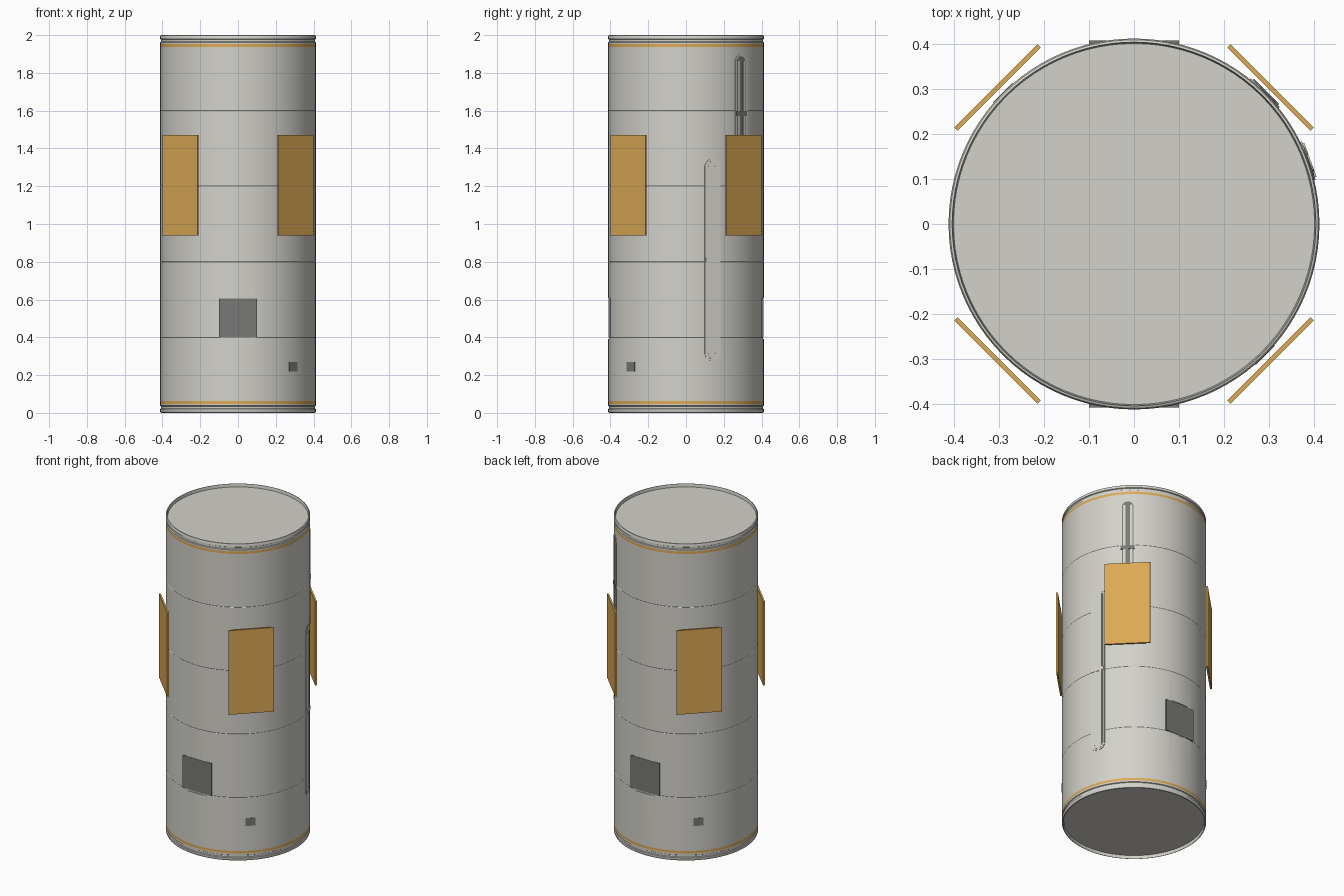
import bpy, bmesh, math
from mathutils import Matrix

if "Cube" in bpy.data.objects:
    bpy.data.objects.remove(bpy.data.objects["Cube"], do_unlink=True)

R = 0.413          # hull radius
TOP = 2.0


def material(name, color):
    m = bpy.data.materials.new(name)
    m.use_nodes = True
    rgba = (*color, 1.0)
    m.diffuse_color = rgba
    m.node_tree.nodes["Principled BSDF"].inputs["Base Color"].default_value = rgba
    return m


LIGHT = material("light_grey", (0.65, 0.64, 0.59))
GOLD = material("gold", (0.72, 0.40, 0.09))
DARK = material("dark_grey", (0.19, 0.19, 0.18))


def finish(name, bm, *mats):
    bmesh.ops.recalc_face_normals(bm, faces=bm.faces)
    mesh = bpy.data.meshes.new(name)
    bm.to_mesh(mesh)
    bm.free()
    for m in mats:
        mesh.materials.append(m)
    ob = bpy.data.objects.new(name, mesh)
    bpy.context.collection.objects.link(ob)
    return ob


def activate(ob):
    bpy.ops.object.select_all(action='DESELECT')
    ob.select_set(True)
    bpy.context.view_layer.objects.active = ob


def radial(angle, radius, z):
    """Local x points outward, local y runs around the hull."""
    return (Matrix.Rotation(math.radians(angle), 4, 'Z')
            @ Matrix.Translation((radius, 0, z)))


def box(name, angle, outer, depth, width, z0, z1, mat):
    bm = bmesh.new()
    bmesh.ops.create_cube(bm, size=1)
    bmesh.ops.scale(bm, vec=(depth, width, z1 - z0), verts=bm.verts)
    bm.transform(radial(angle, outer - depth / 2, (z0 + z1) / 2))
    return finish(name, bm, mat)


def stadium(name, angle, outer, depth, width, z0, z1, mat):
    """Flat plate with round ends, lying against the hull."""
    bm = bmesh.new()
    r, n = width / 2, 12
    pts = []
    for end, start in ((z1 - r, 0), (z0 + r, math.pi)):
        for i in range(n + 1):
            a = start + math.pi * i / n
            pts.append((r * math.cos(a), end + r * math.sin(a)))
    face = bm.faces.new([bm.verts.new((-depth, y, z)) for y, z in pts])
    ext = bmesh.ops.extrude_face_region(bm, geom=[face])
    verts = [v for v in ext["geom"] if isinstance(v, bmesh.types.BMVert)]
    bmesh.ops.translate(bm, vec=(depth, 0, 0), verts=verts)
    bm.transform(radial(angle, outer, 0))
    return finish(name, bm, mat)


# Hull: turned profile with chamfered rims, grooves, bands and seams
end = [(0, 0.02), (R - 0.011, 0.02), (R - 0.008, 0), (R - 0.003, 0.002),
       (R, 0.009), (R, 0.02), (R - 0.005, 0.023), (R - 0.005, 0.035),
       (R, 0.038), (R, 0.048), (R, 0.063)]
profile = list(end)
for i in range(1, 5):
    z = 0.4 * i
    profile += [(R, z - 0.003), (R - 0.0015, z), (R, z + 0.003)]
profile += [(r, TOP - z) for r, z in reversed(end)]

bm = bmesh.new()
vs = [bm.verts.new((r, 0, z)) for r, z in profile]
es = [bm.edges.new(pair) for pair in zip(vs, vs[1:])]
bmesh.ops.spin(bm, geom=vs + es, cent=(0, 0, 0), axis=(0, 0, 1),
               angle=math.tau, steps=96, use_duplicate=False)
bmesh.ops.remove_doubles(bm, verts=bm.verts, dist=0.0001)
for f in bm.faces:
    z = f.calc_center_median().z
    from_end = min(z, TOP - z)
    if 0.048 < from_end < 0.063:
        f.material_index = 1
hull = finish("hull", bm, LIGHT, GOLD)

# Shallow flats cut for the front and back access panels
for side, angle in (("front", -90), ("back", 90)):
    cutter = box("cutter", angle, 0.5, 0.093, 0.25, 0.392, 0.608, LIGHT)
    cutter.hide_render = True
    mod = hull.modifiers.new("flat", 'BOOLEAN')
    mod.object = cutter
    mod.operation = 'DIFFERENCE'
    mod.solver = 'EXACT'
    activate(hull)
    bpy.ops.object.modifier_apply(modifier=mod.name)
    bpy.data.objects.remove(cutter, do_unlink=True)
    box(side + "_access_panel", angle, 0.409, 0.02, 0.2, 0.4, 0.605, DARK)

activate(hull)
bpy.ops.object.shade_smooth_by_angle(angle=math.radians(25))

# Four flat gold panels on the diagonals
for name, angle in (("front_left", -45), ("back_left", 45),
                    ("back_right", 135), ("front_right", 225)):
    box(name + "_gold_panel", angle, 0.435, 0.01, 0.262, 0.94, 1.47, GOLD)

# Two small hatches on opposite diagonals
for name, angle in (("front_left", -45), ("back_right", 135)):
    box(name + "_small_hatch", angle, R + 0.001, 0.01, 0.06, 0.22, 0.27, DARK)

# Handrails: rounded frame, floor, twin rods and a middle clamp
for name, angle, z0, z1, floor in (("lower", 20, 0.275, 1.345, LIGHT),
                                   ("upper", 45, 1.27, 1.9, DARK)):
    stadium(name + "_rail_frame", angle, R + 0.001, 0.008, 0.09, z0, z1, LIGHT)
    stadium(name + "_rail_floor", angle, R + 0.002, 0.008, 0.066,
            z0 + 0.012, z1 - 0.012, floor)
    for side in (-1, 1):
        rod = stadium(name + "_rail_rod", 0, 0.004, 0.008, 0.014,
                      z0 + 0.035, z1 - 0.035, LIGHT)
        rod.data.transform(Matrix.Translation((0, side * 0.02, 0)))
        rod.data.transform(radial(angle, R, 0))
    mid = (z0 + z1) / 2
    box(name + "_rail_clamp", angle, R + 0.005, 0.012, 0.08,
        mid - 0.012, mid + 0.012, floor)
